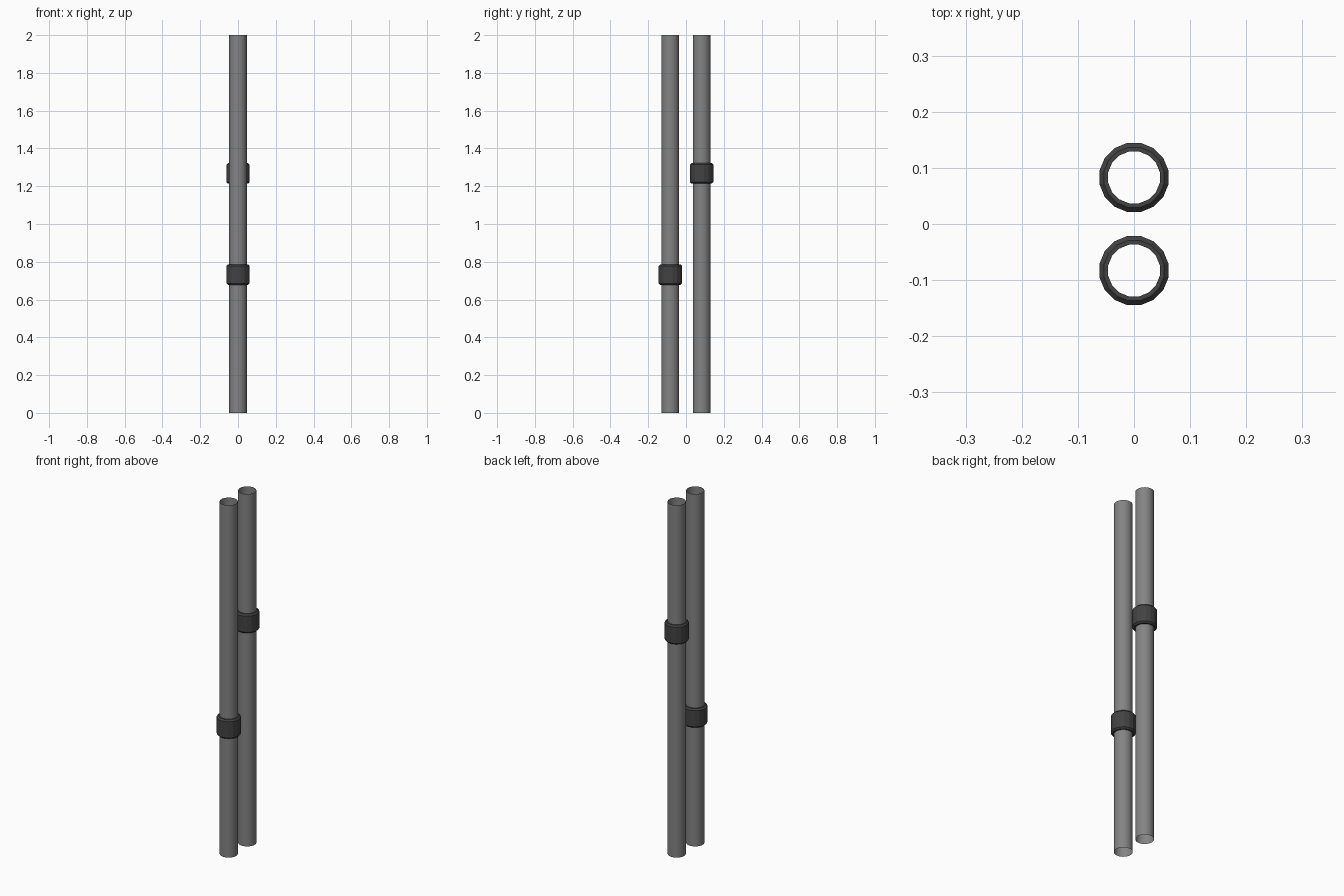
import bpy, math

if "Cube" in bpy.data.objects:
    bpy.data.objects.remove(bpy.data.objects["Cube"])


def material(name, value):
    m = bpy.data.materials.new(name)
    m.diffuse_color = (value, value, value, 1)
    m.use_nodes = True
    m.node_tree.nodes["Principled BSDF"].inputs["Base Color"].default_value = m.diffuse_color
    return m


grey = material("pipe grey", 0.23)
dark = material("collar dark grey", 0.055)


def lathe(name, profile, sides, y, mat, smooth):
    """Revolve an open (radius, z) profile about a vertical axis at y."""
    verts, faces = [], []
    for r, z in profile:
        for i in range(sides):
            a = 2 * math.pi * (i + 0.5) / sides
            verts.append((r * math.cos(a), r * math.sin(a), z))
    for k in range(len(profile) - 1):
        for i in range(sides):
            j = (i + 1) % sides
            faces.append((k * sides + i, k * sides + j,
                          (k + 1) * sides + j, (k + 1) * sides + i))
    me = bpy.data.meshes.new(name)
    me.from_pydata(verts, [], faces)
    me.materials.append(mat)
    for p in me.polygons:
        p.use_smooth = smooth
    ob = bpy.data.objects.new(name, me)
    ob.location.y = y
    bpy.context.collection.objects.link(ob)
    return ob


PIPE_R, COLLAR_R, HALF_H, BEVEL = 0.047, 0.0627, 0.054, 0.008

for side, y, zc in (("front", -0.083, 0.732), ("back", 0.083, 1.268)):
    # open thin-walled pipe
    lathe(side + "_pipe", [(PIPE_R, 0), (PIPE_R, 2)], 24, y, grey, True)
    # chamfered coupling collar around the pipe
    lathe(side + "_collar", [
        (PIPE_R, zc - HALF_H),
        (COLLAR_R - BEVEL, zc - HALF_H),
        (COLLAR_R, zc - HALF_H + BEVEL),
        (COLLAR_R, zc + HALF_H - BEVEL),
        (COLLAR_R - BEVEL, zc + HALF_H),
        (PIPE_R, zc + HALF_H)], 16, y, dark, False)
